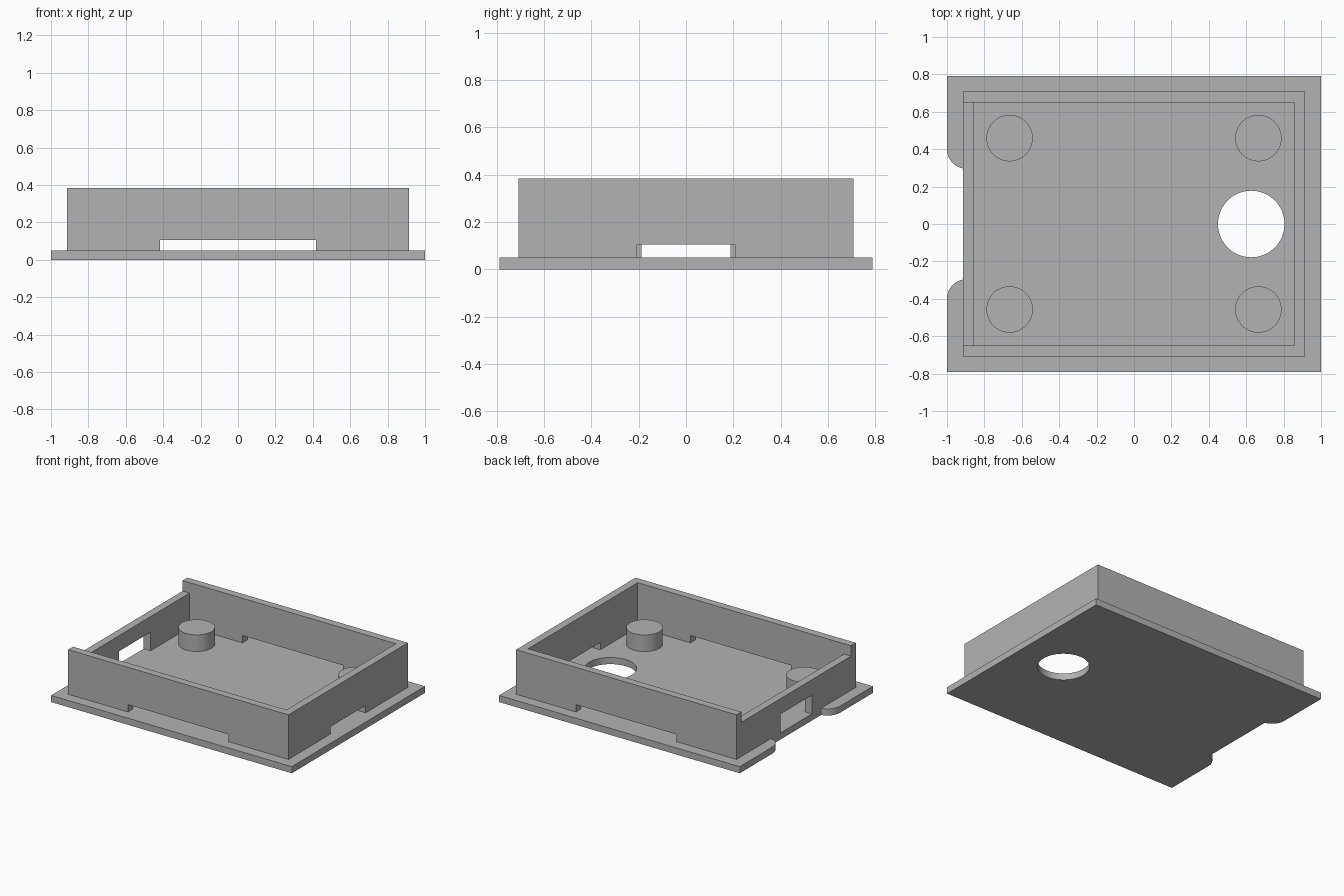
import bpy, bmesh, math
from mathutils import Vector

if "Cube" in bpy.data.objects:
    bpy.data.objects.remove(bpy.data.objects["Cube"], do_unlink=True)

GREY = (0.45, 0.45, 0.45, 1)
mat = bpy.data.materials.new("plain grey")
mat.use_nodes = True
mat.diffuse_color = GREY
mat.node_tree.nodes["Principled BSDF"].inputs["Base Color"].default_value = GREY

PLATE_TOP, WALL_TOP = 0.05, 0.385
OUT_X, OUT_Y = 0.915, 0.708
IN_X, IN_Y = 0.857, 0.65


def arc(cx, cy, r, start, end, steps):
    angles = [math.radians(start + (end - start) * i / steps) for i in range(steps + 1)]
    return [(cx + r * math.cos(a), cy + r * math.sin(a)) for a in angles]


def rect(x, y):
    return [(-x, -y), (x, -y), (x, y), (-x, y)]


def prism(name, loops, z0, z1):
    """Extrude an outline, with optional hole outlines, from z0 to z1."""
    bm = bmesh.new()
    edges = []
    for loop in loops:
        verts = [bm.verts.new((x, y, z0)) for x, y in loop]
        edges += [bm.edges.new((v, verts[i - 1])) for i, v in enumerate(verts)]
    bmesh.ops.triangle_fill(bm, edges=edges, use_beauty=True, normal=(0, 0, 1))
    ext = bmesh.ops.extrude_face_region(bm, geom=bm.faces[:])
    top = [g for g in ext["geom"] if isinstance(g, bmesh.types.BMVert)]
    bmesh.ops.translate(bm, verts=top, vec=Vector((0, 0, z1 - z0)))
    bmesh.ops.recalc_face_normals(bm, faces=bm.faces[:])
    mesh = bpy.data.meshes.new(name)
    bm.to_mesh(mesh)
    bm.free()
    obj = bpy.data.objects.new(name, mesh)
    bpy.context.collection.objects.link(obj)
    mesh.materials.append(mat)
    return obj


def cut(target, name, x0, x1, y0, y1, z0, z1):
    box = [(x0, y0), (x1, y0), (x1, y1), (x0, y1)]
    cutter = prism(name, [box], z0, z1)
    cutter.hide_render = True
    cutter.display_type = 'WIRE'
    cutter.hide_set(True)
    mod = target.modifiers.new(name, 'BOOLEAN')
    mod.operation = 'DIFFERENCE'
    mod.solver = 'EXACT'
    mod.object = cutter


# Base plate: round finger hole, and an edge notch between two rounded tabs
tab = arc(-0.895, 0.40, 0.105, 180, 259, 10)
outline = [(1, -0.79), (1, 0.79), (-1, 0.79)] + tab
outline += [(x, -y) for x, y in reversed(tab)] + [(-1, -0.79)]
hole = arc(0.627, 0, 0.178, 0, 360, 64)[:-1]
plate = prism("base_plate", [outline, hole], 0, PLATE_TOP)

# Wall frame with slots at the foot, a window and one lowered side
walls = prism("wall_frame", [rect(OUT_X, OUT_Y), rect(IN_X, IN_Y)], PLATE_TOP, WALL_TOP)
cut(walls, "long_slot_cutter", -0.418, 0.418, -0.9, 0.9, 0, 0.105)
cut(walls, "short_slot_cutter", 0.7, 1.1, -0.208, 0.208, 0, 0.105)
cut(walls, "window_cutter", -1.1, -0.7, -0.188, 0.188, 0, 0.19)
cut(walls, "lowered_side_cutter", -1.1, -0.7, -IN_Y, IN_Y, 0.307, 0.5)

# Four round posts
posts = []
for side, x in (("right", -0.665), ("left", 0.665)):
    for end, y in (("front", -0.457), ("back", 0.459)):
        circle = arc(x, y, 0.124, 0, 360, 64)[:-1]
        posts.append(prism(f"{end}_{side}_post", [circle], PLATE_TOP, 0.175))

# Smooth the round parts, keep the edges sharp
bpy.ops.object.select_all(action='DESELECT')
for obj in [plate] + posts:
    obj.select_set(True)
bpy.context.view_layer.objects.active = plate
bpy.ops.object.shade_smooth_by_angle(angle=math.radians(30))
